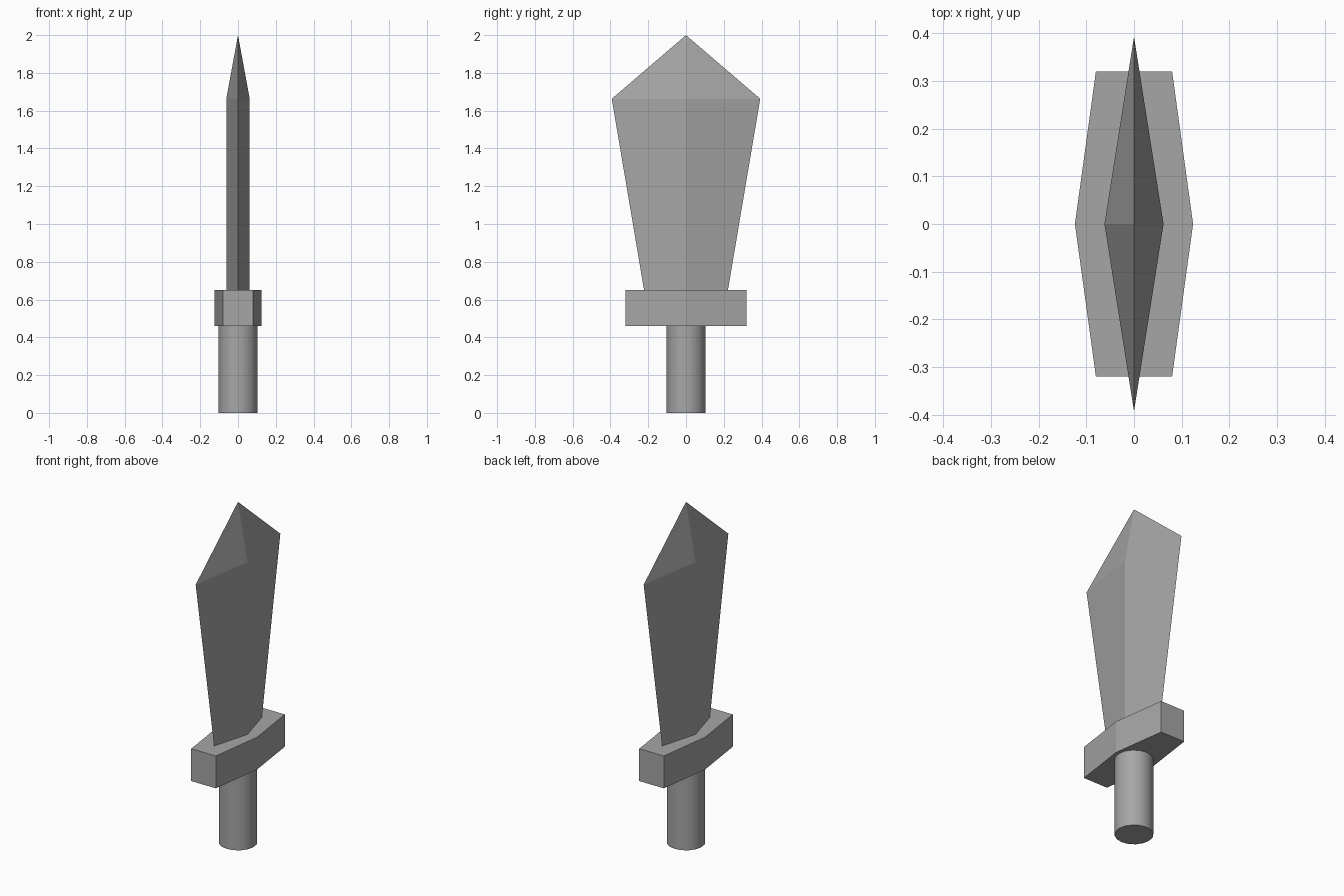
import bpy
import bmesh
import math

cube = bpy.data.objects.get("Cube")
if cube:
    bpy.data.objects.remove(cube, do_unlink=True)

# Single steel grey for the whole weapon
GREY = (0.38, 0.38, 0.38, 1.0)
steel = bpy.data.materials.new("steel_grey")
steel.use_nodes = True
steel.diffuse_color = GREY
steel.node_tree.nodes["Principled BSDF"].inputs["Base Color"].default_value = GREY


def loft(name, sections, smooth=False):
    """Skin a closed solid through rings of (x, y) outlines at heights z.
    A one-point outline ends the solid in a tip."""
    bm = bmesh.new()
    rings = [[bm.verts.new((x, y, z)) for x, y in outline]
             for z, outline in sections]
    for low, high in zip(rings, rings[1:]):
        n = len(low)
        for i in range(n):
            j = (i + 1) % n
            if len(high) == 1:
                bm.faces.new((low[i], low[j], high[0]))
            else:
                bm.faces.new((low[i], low[j], high[j], high[i]))
    for ring in (rings[0], rings[-1]):
        if len(ring) > 2:
            bm.faces.new(ring)
    bmesh.ops.recalc_face_normals(bm, faces=bm.faces)
    mesh = bpy.data.meshes.new(name)
    bm.to_mesh(mesh)
    bm.free()
    mesh.materials.append(steel)
    obj = bpy.data.objects.new(name, mesh)
    bpy.context.collection.objects.link(obj)
    if smooth:
        bpy.ops.object.select_all(action="DESELECT")
        obj.select_set(True)
        bpy.context.view_layer.objects.active = obj
        bpy.ops.object.shade_smooth_by_angle(angle=math.radians(35))
    return obj


def diamond(hx, hy):
    return [(hx, 0), (0, hy), (-hx, 0), (0, -hy)]


def circle(radius, sides):
    steps = [2 * math.pi * i / sides for i in range(sides)]
    return [(radius * math.cos(a), radius * math.sin(a)) for a in steps]


# Round grip
grip = circle(0.104, 16)
loft("grip", [(0, grip), (0.46, grip)], smooth=True)

# Crossguard, widest at its middle
half = [(0.08, -0.32), (0.124, 0), (0.08, 0.32)]
guard = half + [(-x, -y) for x, y in half]
loft("crossguard", [(0.46, guard), (0.65, guard)])

# Flaring blade with a central ridge and a pointed tip
loft("blade", [(0.65, diamond(0.062, 0.222)),
               (1.663, diamond(0.062, 0.393)),
               (2.0, [(0, 0)])])
